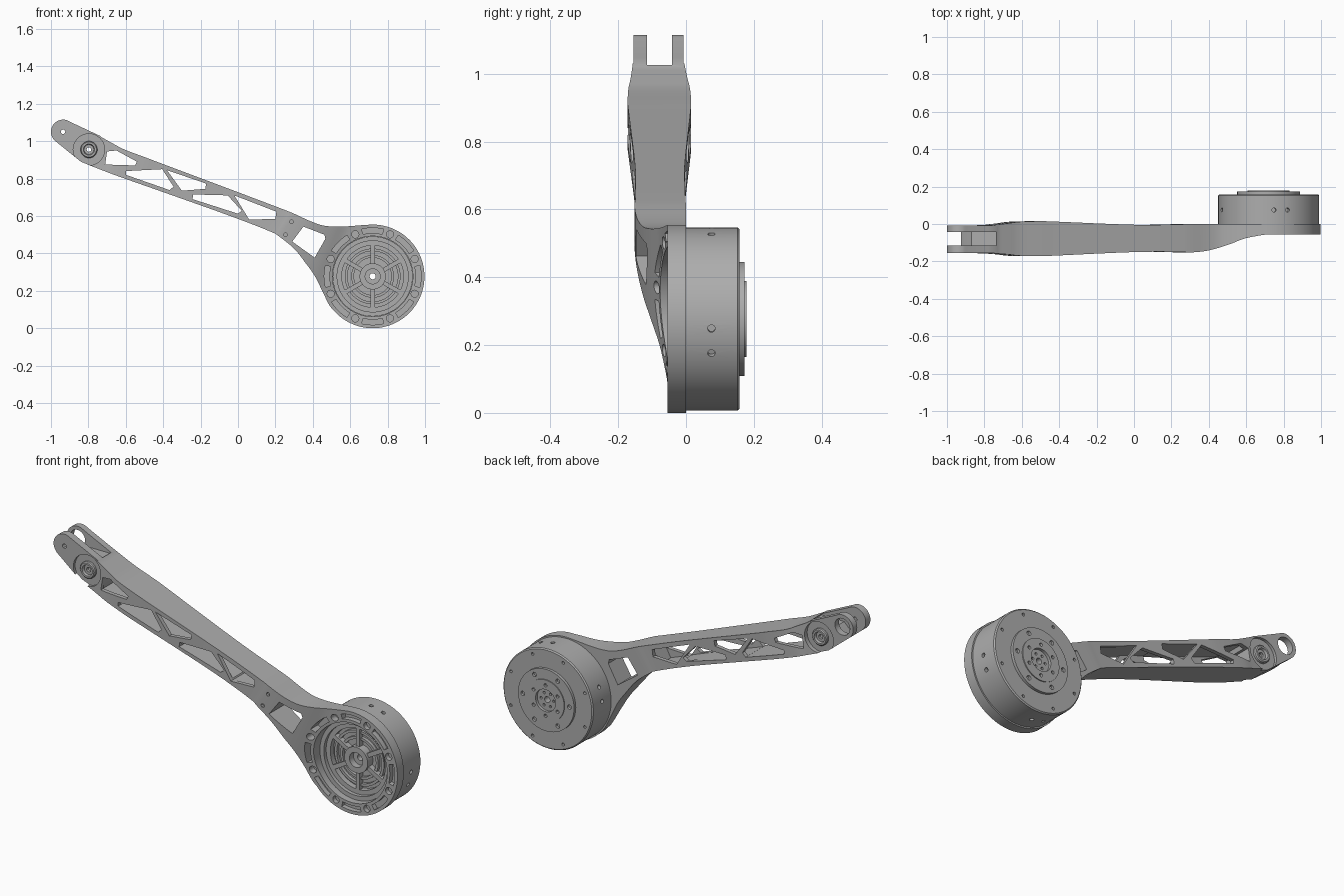
import bpy, bmesh
from math import sin, cos, pi, radians

if "Cube" in bpy.data.objects:
    bpy.data.objects.remove(bpy.data.objects["Cube"])

metal = bpy.data.materials.new("grey_metal")
metal.use_nodes = True
GREY = (0.42, 0.42, 0.42, 1)
metal.diffuse_color = GREY
metal.node_tree.nodes["Principled BSDF"].inputs["Base Color"].default_value = GREY

HUB = (0.72, 0.277)      # motor axis
PIVOT = (-0.797, 0.955)  # idler axis
TIP = (-0.935, 1.05)     # fork axis


# ---------- helpers ----------
def prism(bm, pts, y0, y1):
    """Extrude an x-z outline along y."""
    a = [bm.verts.new((x, y0, z)) for x, z in pts]
    b = [bm.verts.new((x, y1, z)) for x, z in pts]
    bm.faces.new(a)
    bm.faces.new(b)
    for i in range(len(a)):
        j = (i + 1) % len(a)
        bm.faces.new((a[i], a[j], b[j], b[i]))


def arc(c, r, a0, a1, n):
    return [(c[0] + r * cos(radians(a0 + (a1 - a0) * i / n)),
             c[1] + r * sin(radians(a0 + (a1 - a0) * i / n))) for i in range(n + 1)]


def disc(bm, c, r, y0, y1, n=24):
    prism(bm, arc(c, r, 0, 360, n)[:-1], y0, y1)


def polar(c, r, deg):
    return c[0] + r * cos(radians(deg)), c[1] + r * sin(radians(deg))


def lathe(bm, c, profile, n=96):
    """Revolve a closed (radius, y) loop around a y axis."""
    rings = [[bm.verts.new((c[0] + r * cos(2 * pi * i / n), y, c[1] + r * sin(2 * pi * i / n)))
              for r, y in profile] for i in range(n)]
    for i in range(n):
        p, q = rings[i], rings[(i + 1) % n]
        for j in range(len(profile)):
            k = (j + 1) % len(profile)
            bm.faces.new((p[j], p[k], q[k], q[j]))


def smooth_path(keys, steps=4):
    """Catmull-Rom through tuples."""
    out = []
    for i in range(len(keys) - 1):
        p0, p1, p2 = keys[max(i - 1, 0)], keys[i], keys[i + 1]
        p3 = keys[min(i + 2, len(keys) - 1)]
        for s in range(steps):
            t = s / steps
            out.append([0.5 * (2 * b + (c - a) * t + (2 * a - 5 * b + 4 * c - d) * t * t
                               + (3 * b - a - 3 * c + d) * t ** 3)
                        for a, b, c, d in zip(p0, p1, p2, p3)])
    return out + [list(keys[-1])]


def loft(bm, stations, wall=0.0, side=0.0):
    """Box sections (top x,z, bottom x,z, front y, back y) skinned along the arm."""
    rings = []
    for xt, zt, xb, zb, yf, yb in stations:
        f = wall / ((xt - xb) ** 2 + (zt - zb) ** 2) ** 0.5
        dx, dz = (xb - xt) * f, (zb - zt) * f
        yf, yb = yf + side, yb - side
        rings.append([bm.verts.new(v) for v in (
            (xt + dx, yf, zt + dz), (xt + dx, yb, zt + dz),
            (xb - dx, yb, zb - dz), (xb - dx, yf, zb - dz))])
    for p, q in zip(rings, rings[1:]):
        for j in range(4):
            k = (j + 1) % 4
            bm.faces.new((p[j], p[k], q[k], q[j]))
    bm.faces.new(rings[0])
    bm.faces.new(rings[-1])


def make(name, fill):
    bm = bmesh.new()
    fill(bm)
    bmesh.ops.recalc_face_normals(bm, faces=bm.faces)
    me = bpy.data.meshes.new(name)
    bm.to_mesh(me)
    bm.free()
    me.materials.append(metal)
    ob = bpy.data.objects.new(name, me)
    bpy.context.collection.objects.link(ob)
    return ob


def activate(ob):
    bpy.ops.object.select_all(action='DESELECT')
    ob.select_set(True)
    bpy.context.view_layer.objects.active = ob


def combine(target, fill, op='DIFFERENCE'):
    tool = make("cutter", fill)
    tool.hide_render = True
    m = target.modifiers.new("bool", 'BOOLEAN')
    m.operation, m.object, m.solver = op, tool, 'EXACT'
    activate(target)
    bpy.ops.object.modifier_apply(modifier=m.name)
    bpy.data.objects.remove(tool)


# ---------- arm: hollow beam, flange and fork ----------
KEYS = [(-.745, 1.03, -.805, .875, -.157, -.005), (-.67, .988, -.73, .846, -.163, .004),
        (-.607, .955, -.67, .823, -.17, .012), (-.5, .915, -.55, .78, -.172, .015),
        (-.4, .877, -.45, .745, -.168, .012), (0, .727, -.05, .603, -.15, -.004),
        (.235, .638, .17, .518, -.149, -.002), (.3, .612, .22, .49, -.152, 0),
        (.38, .575, .3, .425, -.145, 0), (.45, .55, .36, .35, -.128, 0),
        (.52, .543, .41, .28, -.105, 0), (.59, .545, .45, .2, -.078, 0),
        (.68, .552, .49, .12, -.06, 0), (.72, .553, .52, .09, -.055, 0)]
arm = make("arm", lambda bm: loft(bm, smooth_path(KEYS)))
combine(arm, lambda bm: disc(bm, HUB, .277, -.055, -.0005, 96), 'UNION')
FORK = arc(TIP, .065, 55, 235, 20) + [(-.874, .917), (-.84, .89), (-.78, .866),
                                      (-.7, .99), (-.735, 1.027), (-.78, 1.048)]
combine(arm, lambda bm: prism(bm, FORK, -.155, -.007), 'UNION')
combine(arm, lambda bm: loft(bm, smooth_path(KEYS[1:7]), .022, .022))

WINDOWS = [[(-.7, .945), (-.65, .95), (-.54, .89), (-.55, .87), (-.71, .875)],
           [(-.6, .84), (-.405, .85), (-.345, .757), (-.365, .738), (-.6, .82)],
           [(-.38, .845), (-.17, .773), (-.175, .745), (-.3, .735)],
           [(-.24, .715), (-.055, .71), (.02, .628), (0, .612), (-.243, .69)],
           [(-.02, .71), (.205, .623), (.2, .585), (.06, .58)],
           [(.35, .543), (.462, .5), (.467, .478), (.41, .377), (.29, .463)]]


def openings(bm):
    for w in WINDOWS:
        prism(bm, w, -.3, .3)
    disc(bm, HUB, .215, -.3, .3, 96)
    for c in ((.254, .5), (.286, .57)):
        disc(bm, c, .01, -.2, -.12, 12)
    # flange bolt counterbores and curved pockets
    for k in range(8):
        a = 45 * k
        disc(bm, polar(HUB, .243, a + 22.5), .019, -.3, -.03, 20)
        prism(bm, arc(HUB, .259, a - 13, a + 13, 10) + arc(HUB, .231, a + 13, a - 13, 10), -.3, -.028)
    # fork slot and pin holes
    prism(bm, [(-1.1, 1.2), (-.7, 1.2), (-.735, 1.02), (-.87, 1.02),
               (-.905, .985), (-.94, .94), (-1.1, .94)], -.115, -.042)


combine(arm, openings)


def fork_details(bm):
    disc(bm, TIP, .012, -.3, -.1, 12)
    disc(bm, TIP, .045, -.06, .1, 32)
    for y0, y1 in ((-.3, -.14), (-.022, .1)):
        disc(bm, PIVOT, .084, y0, y1, 48)
    disc(bm, PIVOT, .02, -.135, -.03, 20)


combine(arm, fork_details)
combine(arm, lambda bm: disc(bm, PIVOT, .012, -.3, .3, 16))

# ---------- pivot bushings, front and back ----------
for name, y, d in (("front_bushing", -.14, -1), ("back_bushing", -.022, 1)):
    make(name, lambda bm: lathe(bm, PIVOT, [(.012, y - d * .01), (.045, y - d * .01), (.045, y + d * .012),
                                            (.04, y + d * .017), (.03, y + d * .017), (.026, y + d * .004),
                                            (.012, y + d * .004)], 40))

# ---------- motor ----------
DRUM = [(.016, .02), (.04, .02), (.04, -.015), (.07, -.015), (.07, .03), (.165, .03),
        (.165, 0), (.19, 0), (.19, -.02), (.2135, -.02), (.2135, .0), (.27, .0),
        (.27, .152), (.264, .158), (.168, .158), (.168, .173), (.112, .173),
        (.112, .178), (.06, .178), (.06, .163), (.016, .163)]
motor = make("motor_housing", lambda bm: lathe(bm, HUB, DRUM))


def motor_holes(bm):
    for k in range(8):
        disc(bm, polar(HUB, .24, 45 * k + 22.5), .008, .14, .2, 12)
    for k in range(6):
        disc(bm, polar(HUB, .14, 60 * k), .012, .16, .2, 16)
        disc(bm, polar(HUB, .083, 60 * k + 30), .009, .165, .2, 12)
        disc(bm, polar(HUB, .038, 60 * k), .007, .15, .2, 12)
    # paired radial screw holes round the rim
    for k in range(4):
        for a in (90 * k - 6, 90 * k - 22):
            start = len(bm.verts)
            disc(bm, (0, 0), .011, .25, .3, 16)
            bm.verts.ensure_lookup_table()
            for v in bm.verts[start:]:
                s, r, h = v.co
                v.co = (HUB[0] + r * cos(radians(a)) - s * sin(radians(a)), .075 + h,
                        HUB[1] + r * sin(radians(a)) + s * cos(radians(a)))


combine(motor, motor_holes)


def rotor(bm):
    for k in range(6):
        a = 60 * k + 30
        prism(bm, [polar(HUB, .065, a - 10), polar(HUB, .17, a - 4),
                   polar(HUB, .17, a + 4), polar(HUB, .065, a + 10)], 0, .031)
    for r in (.1, .135):
        lathe(bm, HUB, [(r, .012), (r + .014, .012), (r + .014, .031), (r, .031)], 64)


make("rotor_spokes", rotor)

# ---------- shading ----------
for ob in list(bpy.context.collection.objects):
    if ob.type == 'MESH' and metal.name in ob.data.materials:
        activate(ob)
        bpy.ops.object.shade_smooth_by_angle(angle=radians(30))
